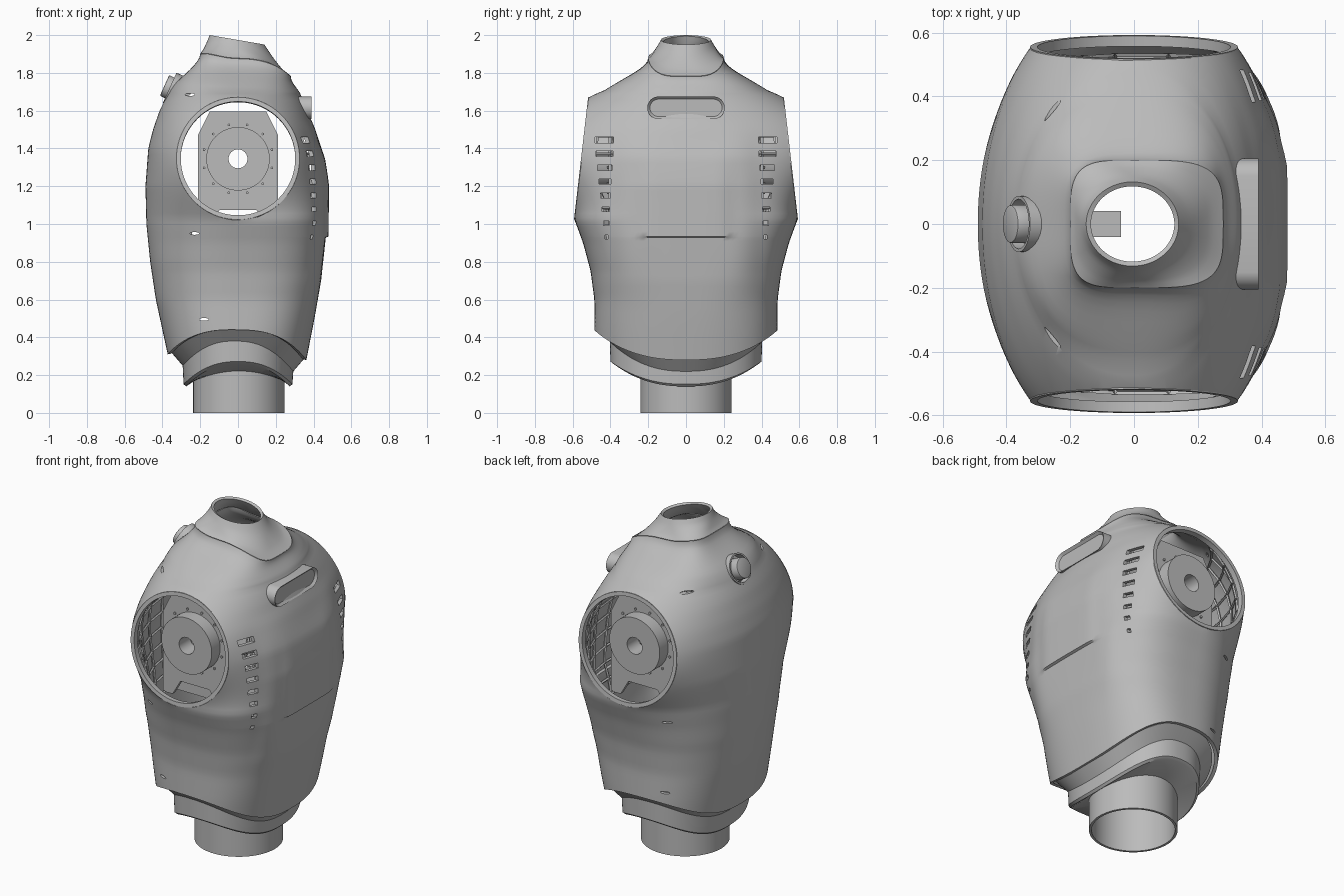
import bpy, bmesh, math
from math import cos, sin, pi
from mathutils import Matrix, Vector

if "Cube" in bpy.data.objects:
    bpy.data.objects.remove(bpy.data.objects["Cube"])

grey = bpy.data.materials.new("plain grey")
grey.use_nodes = True
grey.diffuse_color = (0.5, 0.5, 0.5, 1)
grey.node_tree.nodes["Principled BSDF"].inputs["Base Color"].default_value = (0.5, 0.5, 0.5, 1)


# ---------- helpers ----------
def finish(bm, name, fix=True):
    if fix:
        bmesh.ops.recalc_face_normals(bm, faces=bm.faces)
    me = bpy.data.meshes.new(name)
    bm.to_mesh(me)
    bm.free()
    me.materials.append(grey)
    ob = bpy.data.objects.new(name, me)
    bpy.context.collection.objects.link(ob)
    return ob


def loft(rings):
    bm = bmesh.new()
    rows = [[bm.verts.new(p) for p in r] for r in rings]
    n = len(rows[0])
    for a, b in zip(rows, rows[1:]):
        for j in range(n):
            k = (j + 1) % n
            bm.faces.new((a[j], a[k], b[k], b[j]))
    return bm


def lerp_table(table, z):
    if z <= table[0][0]:
        return table[0][1]
    for (z0, v0), (z1, v1) in zip(table, table[1:]):
        if z <= z1:
            return v0 + (v1 - v0) * (z - z0) / (z1 - z0)
    return table[-1][1]


def smooth(v, lo, hi):
    v = min(1, max(0, (v - lo) / (hi - lo)))
    return v * v * (3 - 2 * v)


def spow(v, e):
    return math.copysign(abs(v) ** e, v)


def annulus(name, ri, ro, w0, w1, place, n=64):
    """Flat ring along local z; ro may be a function of the angle."""
    rad = ro if callable(ro) else (lambda t: ro)
    prof = [(0, w0), (1, w0), (1, w1), (0, w1), (0, w0)]
    rings = []
    for k, w in prof:
        ring = []
        for j in range(n):
            t = 2 * pi * j / n
            r = rad(t) if k else ri
            ring.append(place @ Vector((r * cos(t), r * sin(t), w)))
        rings.append(ring)
    bm = loft(rings)
    bmesh.ops.remove_doubles(bm, verts=bm.verts, dist=1e-5)
    return finish(bm, name)


def add_box(bm, centre, size):
    m = Matrix.Translation(centre) @ Matrix.Diagonal((*size, 1))
    bmesh.ops.create_cube(bm, size=1, matrix=m)


def add_rod(bm, r, depth, m, n=32):
    bmesh.ops.create_cone(bm, cap_ends=True, segments=n, radius1=r, radius2=r, depth=depth, matrix=m)


def modifier(ob, kind, **settings):
    m = ob.modifiers.new(kind.title(), kind)
    for k, v in settings.items():
        setattr(m, k, v)
    bpy.context.view_layer.objects.active = ob
    bpy.ops.object.modifier_apply(modifier=m.name)


# ---------- torso surface ----------
BACK = [(.3, .37), (.6, .435), (.8, .465), (1, .485), (1.2, .49), (1.4, .475), (1.5, .45),
        (1.6, .415), (1.75, .34), (1.85, .26), (1.905, .2)]
CHEST = [(.27, .36), (.5, .405), (.7, .44), (.93, .465), (1.2, .468), (1.35, .453), (1.5, .41),
         (1.56, .384), (1.6, .37), (1.7, .325), (1.78, .28), (1.9, .2)]
SIDE = [(.3, .48), (.44, .485), (.6, .485), (.75, .505), (.9, .545), (1.022, .59), (1.672, .515),
        (1.71, .43), (1.78, .345), (1.84, .26), (1.88, .2)]
BACK_SQUARE = [(.3, 2.5), (.8, 2.3), (1.03, 2.1), (1.68, 2), (1.8, 3), (1.88, 4)]
CHEST_SQUARE = [(.3, 2.5), (.9, 3.1), (1.03, 3.2), (1.2, 2.6), (1.45, 2.1), (1.68, 2), (1.8, 3), (1.88, 4)]
HOLE_Z, HOLE_R = 1.347, .325
TILT = math.atan(.075 / .65)


def hem(t):
    return .44 - .145 * cos(t) ** 2 - .015 * cos(t)


def neckline(t):
    return 1.875 - .06 * cos(t) - .035 * cos(t) ** 2


def neck_base(t, e):
    return (.28 if cos(t) >= 0 else .2) * spow(cos(t), e), .2 * spow(sin(t), e)


def surface(t, z):
    front = cos(t) >= 0
    a = lerp_table(CHEST if front else BACK, z)
    b = lerp_table(SIDE, z)
    n = lerp_table(CHEST_SQUARE if front else BACK_SQUARE, z)
    cut = HOLE_R ** 2 - (z - HOLE_Z) ** 2
    if cut > 0:        # swell so that the shoulder plane cuts a true circle
        b /= (1 - (cut ** .5 / a) ** n) ** (1 / n)
    x, y = a * spow(cos(t), 2 / n), b * spow(sin(t), 2 / n)
    if x > 0:          # flattened chest with a slightly raised panel
        flat = smooth(z, .5, .93) * (1 - smooth(z, 1.35, 1.55)) * (1 - smooth(abs(y), .2, .4))
        x += flat * max(0, a - .06 * y * y - x)
        if z > .93:
            x += .014 * (1 - smooth(abs(y), .17, .27)) * (1 - smooth(z, 1.2, 1.5))
    return Vector((x, y, z))


def shoulder_top(t, k):
    """Upper rows, drawn in to meet the neck collar."""
    p = surface(t, 1.69 + (neckline(t) - 1.69) * k)
    return p.lerp(Vector((*neck_base(t, .5), p.z)), k ** 2)


def cut_shoulders(bm, inset=0):
    for s in (-1, 1):
        no = Vector((0, s * cos(TILT), sin(TILT)))
        co = Vector((0, s * (.5525 - inset), HOLE_Z))
        bmesh.ops.bisect_plane(bm, geom=bm.verts[:] + bm.edges[:] + bm.faces[:],
                               plane_co=co, plane_no=no, clear_outer=True)


N = 128
angles = [2 * pi * j / N for j in range(N)]
levels = [.55 + .03 * i for i in range(13)] + [.928, .934] + [.96 + .024 * i for i in range(31)]
rings = [[surface(t, hem(t) + (.53 - hem(t)) * k / 4) for t in angles] for k in range(5)]
rings += [[surface(t, z) for t in angles] for z in levels]
rings += [[shoulder_top(t, k / 10) for t in angles] for k in range(11)]
bm = loft(rings)
cut_shoulders(bm)
shell = finish(bm, "torso_shell", fix=False)
modifier(shell, "SOLIDIFY", thickness=.02, offset=-1)

# ---------- openings in the shell ----------
knob_at = Matrix.Translation((-.36, 0, 1.72)) @ Vector((-.91, 0, .41)).to_track_quat('Z', 'Y').to_matrix().to_4x4()
bm = bmesh.new()
for s in (-1, 1):
    for i in range(8):      # vents, narrowing downwards
        f = i / 7
        lo, hi = .383 + .03 * f, .483 - .053 * f
        add_box(bm, (.4, s * (lo + hi) / 2, 1.445 - .0735 * i), (.3, hi - lo, .032 - .01 * f))
    for x, z in ((-.255, 1.685), (-.23, .95), (-.18, .495)):     # fixing holes
        m = Matrix.Translation((x, s * .5, z)) @ Matrix.Diagonal((1.4, 1, .4, 1)) @ Matrix.Rotation(pi / 2, 4, 'X')
        add_rod(bm, .018, .36, m, 16)
add_rod(bm, .085, .16, knob_at)
cutter = finish(bm, "opening_cutter")
cutter.hide_render = True
modifier(shell, "BOOLEAN", object=cutter, operation='DIFFERENCE', solver='EXACT')
bpy.data.objects.remove(cutter)

# ---------- back knob in its round recess ----------
annulus("knob_cup", .078, .088, -.05, .002, knob_at, 32)
bm = bmesh.new()
add_rod(bm, .085, .012, knob_at @ Matrix.Translation((0, 0, -.045)))
add_rod(bm, .06, .09, knob_at @ Matrix.Translation((0, 0, -.013)))
knob = finish(bm, "back_knob")
modifier(knob, "BEVEL", width=.008, segments=2)

# ---------- chest sensor pod ----------
bm = bmesh.new()
outline = []
for j in range(32):
    t = 2 * pi * (j + .5) / 32
    outline.append((math.copysign(.145, cos(t)) + .06 * cos(t), 1.615 + .06 * sin(t)))
face = bm.faces.new([bm.verts.new((.27, y, z)) for y, z in outline])
ext = bmesh.ops.extrude_face_region(bm, geom=[face])["geom"]
bmesh.ops.translate(bm, vec=(.12, 0, 0), verts=[g for g in ext if isinstance(g, bmesh.types.BMVert)])
bmesh.ops.recalc_face_normals(bm, faces=bm.faces)
front = max(bm.faces, key=lambda f: f.calc_center_median().x)
bmesh.ops.inset_region(bm, faces=[front], thickness=.014)
bmesh.ops.translate(bm, vec=(-.014, 0, 0), verts=front.verts)
finish(bm, "chest_sensor_pod")


# ---------- neck collar ----------
def collar_ring(k):
    ring = []
    q = k ** .75
    for t in angles:
        bx, by = neck_base(t, 2 / (4 - 2 * min(1, 1.5 * k)))
        tx, ty = -.005 + .145 * cos(t), .132 * sin(t)
        z0, z1 = neckline(t) + .003, 1.975 - .025 * cos(t)
        ring.append((bx + (tx - bx) * q, by + (ty - by) * q, z0 + (z1 - z0) * k))
    return ring


collar = finish(loft([collar_ring(k / 8) for k in range(9)]), "neck_collar", fix=False)
modifier(collar, "SOLIDIFY", thickness=.016, offset=-1)


# ---------- waist ----------
def waist_ring(a, b, height):
    return [(a * spow(cos(t), .85), b * spow(sin(t), .85), height(t)) for t in angles]


def waist_edge(t):
    return .14 + .12 * sin(t) ** 2


waist = finish(loft([
    [(.005 + .235 * cos(t), .235 * sin(t), .17 + .05 * sin(t) ** 2) for t in angles],
    waist_ring(.275, .385, waist_edge),
    waist_ring(.288, .4, lambda t: waist_edge(t) + .012),
    waist_ring(.293, .403, lambda t: hem(t) - .06),
    waist_ring(.355, .468, lambda t: hem(t) + .012)]), "waist_skirt", fix=False)
modifier(waist, "SOLIDIFY", thickness=.012, offset=-1)
annulus("waist_tube", .228, .242, 0, .3, Matrix.Translation((.005, 0, 0)))


# ---------- shoulders: rim, motor plate, motor disc ----------
def plate_radius(t):
    c, s = abs(cos(t)), sin(t)
    foot = .27 if c < -.37 * s else .36      # notch under the disc
    limits = [(c, .212), (s, .25), (-s, foot), (.894 * c + .447 * s, .246)]
    return min(d / n for n, d in limits if n > 1e-4)


for s, side in ((-1, "right"), (1, "left")):
    # local x, y, z become world x, z and outward
    base = Matrix(((1, 0, 0, 0), (0, 0, s, 0), (0, 1, 0, HOLE_Z), (0, 0, 0, 1)))
    rim = Matrix.Translation((0, s * .5525, HOLE_Z)) @ Matrix.Rotation(s * TILT, 4, 'X')
    rim = rim @ Matrix.Translation((0, 0, -HOLE_Z)) @ base
    annulus(side + "_shoulder_rim", .303, .326, -.03, .003, rim, 96)
    motor = Matrix.Translation((0, 0, -.002)) @ base
    annulus(side + "_motor_plate", .05, plate_radius, .385, .41, motor, 128)
    annulus(side + "_motor_disc", .05, .168, .41, .49, motor)
    bm = bmesh.new()
    for j in range(12):
        t = 2 * pi * (j + .5) / 12
        add_rod(bm, .007, .012, motor @ Matrix.Translation((.186 * cos(t), .186 * sin(t), .412)), 10)
    finish(bm, side + "_motor_bolts")

# ---------- inner lattice and bracket ----------
coarse = [2 * pi * (j + .5) / 28 for j in range(28)]
rib_rows = []
for i in range(10):
    z = .8 + .095 * i
    rib_rows.append([Vector((p.x * .935, p.y * .935, z)) for p in (surface(t, z) for t in coarse)])
bm = loft(rib_rows)
cut_shoulders(bm, .07)
ribs = finish(bm, "inner_ribs", fix=False)
modifier(ribs, "WIREFRAME", thickness=.016)

bm = bmesh.new()
add_box(bm, (-.25, 0, .85), (.42, .08, .08))
finish(bm, "inner_bracket")

# ---------- shading ----------
bpy.ops.object.select_all(action='DESELECT')
for ob in bpy.context.collection.objects:
    if ob.type == 'MESH' and ob.data.materials and ob.data.materials[0] == grey:
        ob.select_set(True)
        bpy.context.view_layer.objects.active = ob
bpy.ops.object.shade_smooth_by_angle(angle=math.radians(32))
